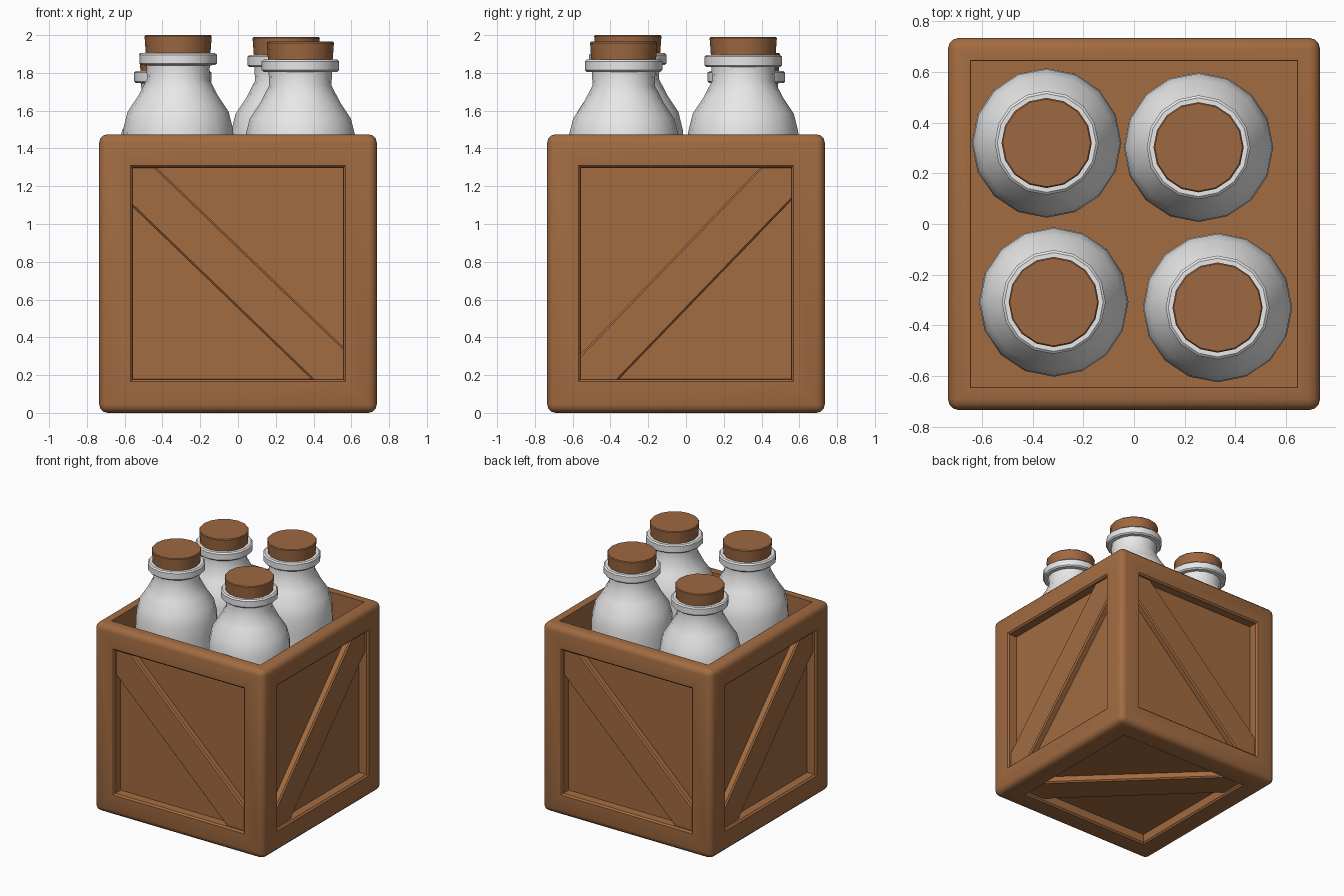
import bpy, bmesh, math
from mathutils import Matrix, Vector

if "Cube" in bpy.data.objects:
    bpy.data.objects.remove(bpy.data.objects["Cube"])


def material(name, rgb):
    m = bpy.data.materials.new(name)
    m.diffuse_color = (*rgb, 1.0)
    m.use_nodes = True
    m.node_tree.nodes["Principled BSDF"].inputs["Base Color"].default_value = m.diffuse_color
    return m


WOOD = material("crate_brown", (0.36, 0.148, 0.053))
CORK = material("cork_brown", (0.34, 0.14, 0.053))
WHITE = material("milk_white", (0.8, 0.8, 0.8))


def finish(bm, name, mat, angle=35):
    bmesh.ops.recalc_face_normals(bm, faces=bm.faces)
    me = bpy.data.meshes.new(name)
    bm.to_mesh(me)
    bm.free()
    me.materials.append(mat)
    me.shade_smooth()
    me.set_sharp_from_angle(angle=math.radians(angle))
    ob = bpy.data.objects.new(name, me)
    bpy.context.collection.objects.link(ob)
    return ob


def lathe(name, profile, centre, mat, sides=16):
    """Closed solid of revolution from (radius, z) points, top to bottom."""
    bm = bmesh.new()
    rings = []
    for r, z in profile:
        rings.append([bm.verts.new((centre[0] + r * math.cos(2 * math.pi * i / sides),
                                    centre[1] + r * math.sin(2 * math.pi * i / sides), z))
                      for i in range(sides)])
    for a, b in zip(rings, rings[1:]):
        for i in range(sides):
            j = (i + 1) % sides
            bm.faces.new((a[i], a[j], b[j], b[i]))
    bm.faces.new(rings[0])
    bm.faces.new(rings[-1])
    return finish(bm, name, mat)


# Crate: rounded block, framed panels sunk into five sides, open top
HALF, HEIGHT, ROUND = 0.735, 1.475, 0.045
FLOOR = 0.10
MID = HEIGHT / 2
bm = bmesh.new()
bmesh.ops.create_cube(bm, size=1.0, matrix=Matrix.Translation((0, 0, MID))
                      @ Matrix.Diagonal((2 * HALF, 2 * HALF, HEIGHT, 1)))
bmesh.ops.bevel(bm, geom=bm.edges[:], offset=ROUND, segments=3, profile=0.5, affect='EDGES')
bm.normal_update()
flat = [f for f in bm.faces if f.calc_area() > 1.0]
top = [f for f in flat if f.normal.z > 0.9]
panels = [f for f in flat if f.normal.z < 0.9]
for faces, steps in ((panels, ((0.12, 0), (0.012, -0.012), (0.002, -0.063))),
                     (top, ((0.045, 0), (0.0005, FLOOR - HEIGHT)))):
    for thickness, depth in steps:
        bmesh.ops.inset_individual(bm, faces=faces, thickness=thickness,
                                   depth=depth, use_even_offset=True)
finish(bm, "crate", WOOD)

# Diagonal brace across each panel (outline as seen from outside the front)
BRACE = [(-.57, .57), (-.44, .57), (.57, -.40), (.57, -.57), (.40, -.57), (-.57, .365)]


def brace(name, right, up, out, dist):
    right, up, out = Vector(right), Vector(up), Vector(out)
    bm = bmesh.new()
    base = [bm.verts.new(Vector((0, 0, MID)) + right * u + up * v + out * (dist - 0.08))
            for u, v in BRACE]
    face = bm.faces.new(base)
    ext = bmesh.ops.extrude_face_region(bm, geom=[face])
    verts = [g for g in ext["geom"] if isinstance(g, bmesh.types.BMVert)]
    bmesh.ops.translate(bm, verts=verts, vec=out * 0.055)
    cap = [g for g in ext["geom"] if isinstance(g, bmesh.types.BMEdge)]
    bmesh.ops.bevel(bm, geom=cap, offset=0.01, segments=1, affect='EDGES')
    finish(bm, name, WOOD, 20)


Z = (0, 0, 1)
brace("front_brace", (1, 0, 0), Z, (0, -1, 0), HALF)
brace("back_brace", (-1, 0, 0), Z, (0, 1, 0), HALF)
# the side braces use the same outline turned a quarter
brace("right_brace", Z, (0, -1, 0), (1, 0, 0), HALF)
brace("left_brace", Z, (0, 1, 0), (-1, 0, 0), HALF)
brace("bottom_brace", (1, 0, 0), (0, 1, 0), (0, 0, -1), MID)

# Four stoppered bottles standing in the crate: x, y, height of stopper top
BOTTLES = {"front_left": (-0.317, -0.308, 2.0),
           "front_right": (0.33, -0.33, 1.965),
           "back_right": (0.255, 0.303, 1.99),
           "back_left": (-0.345, 0.32, 1.905)}
# radius and distance below the stopper top
BODY = [(0.195, 0.095), (0.205, 0.104), (0.205, 0.150), (0.196, 0.159), (0.168, 0.160),
        (0.165, 0.232), (0.212, 0.323), (0.268, 0.407), (0.291, 0.500), (0.295, 0.60)]
STOPPER = [(0.173, 0.0), (0.178, 0.006), (0.171, 0.10)]
for place, (x, y, t) in BOTTLES.items():
    body = [(r, t - d) for r, d in BODY] + [(0.295, FLOOR + 0.03), (0.27, FLOOR)]
    lathe(place + "_bottle", body, (x, y), WHITE)
    lathe(place + "_stopper", [(r, t - d) for r, d in STOPPER], (x, y), CORK)
